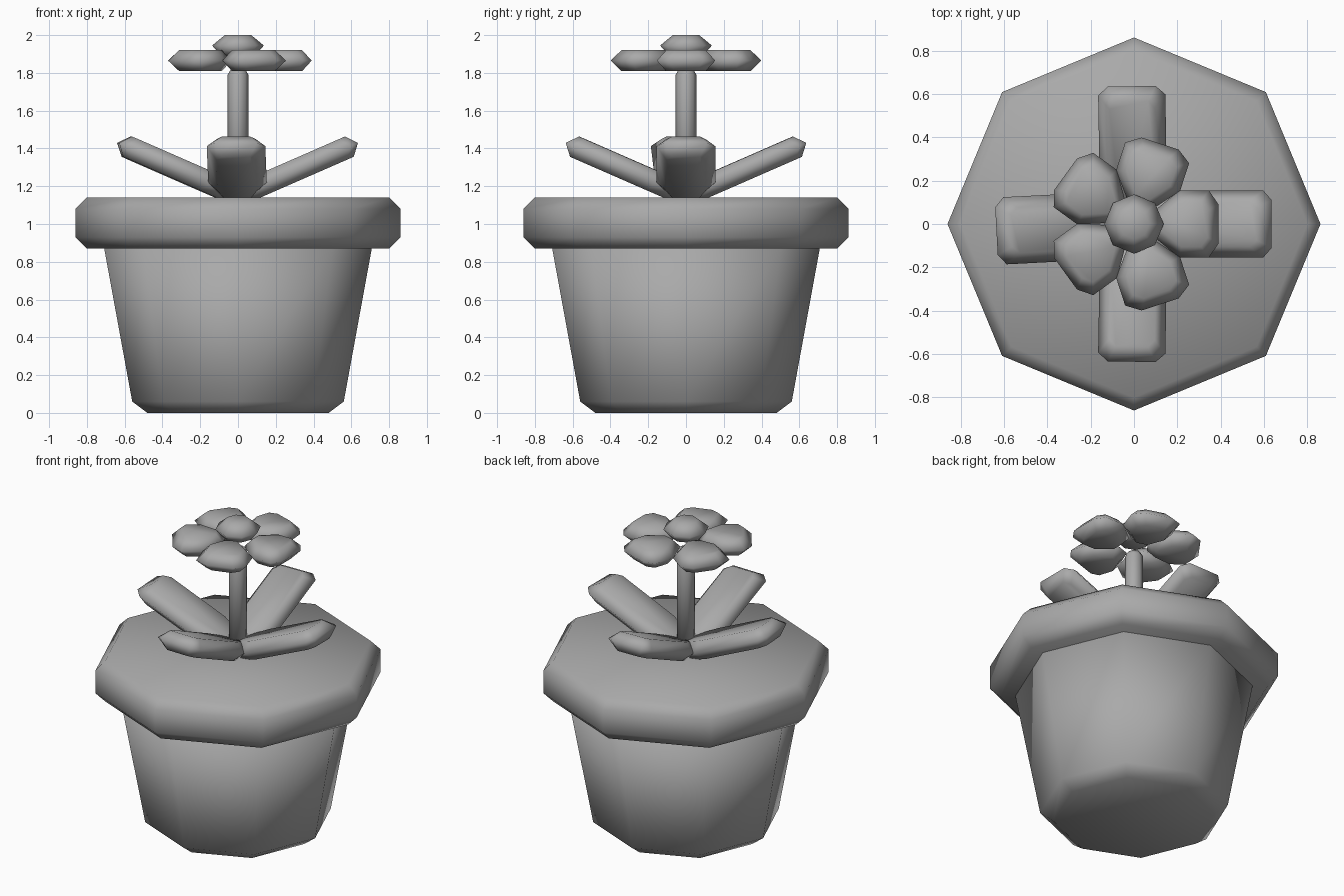
import bpy, math
from mathutils import Matrix

old = bpy.data.objects.get("Cube")
if old:
    bpy.data.objects.remove(old, do_unlink=True)

# One plain grey for everything
grey = bpy.data.materials.new("plain grey")
grey.use_nodes = True
COLOR = (0.4, 0.4, 0.4, 1)
grey.diffuse_color = COLOR
grey.node_tree.nodes["Principled BSDF"].inputs["Base Color"].default_value = COLOR


def loft(name, rings, matrix=Matrix()):
    """Join equal rings of points with quads, cap both ends, shade smooth."""
    n = len(rings[0])
    verts = [p for ring in rings for p in ring]
    faces = [tuple(reversed(range(n))), tuple(range(len(verts) - n, len(verts)))]
    for k in range(len(rings) - 1):
        for i in range(n):
            j = (i + 1) % n
            faces.append((k * n + i, k * n + j, (k + 1) * n + j, (k + 1) * n + i))
    mesh = bpy.data.meshes.new(name)
    mesh.from_pydata(verts, [], faces)
    mesh.transform(matrix)
    mesh.polygons.foreach_set("use_smooth", [True] * len(mesh.polygons))
    mesh.materials.append(grey)
    obj = bpy.data.objects.new(name, mesh)
    bpy.context.collection.objects.link(obj)
    return obj


def lathe(name, profile, sides=8):
    """Turn a (radius, height) profile, bottom to top, into an eight-sided solid."""
    angles = [math.tau * i / sides for i in range(sides)]
    return loft(name, [[(r * math.cos(a), r * math.sin(a), z) for a in angles]
                       for r, z in profile])


def blade(name, half, thickness, inset, matrix):
    """Slab with bevelled rim, widest at mid height; half is its outline at +y."""
    outline = [(x, -y) for x, y in half] + [(x, y) for x, y in reversed(half)]
    cx = (half[0][0] + half[-1][0]) / 2
    sx = 1 - 2 * inset / (half[-1][0] - half[0][0])
    sy = 1 - inset / max(y for x, y in half)
    small = [(cx + (x - cx) * sx, y * sy) for x, y in outline]
    h = thickness / 2
    rings = [[(x, y, z) for x, y in pts]
             for pts, z in ((small, -h), (outline, 0), (small, h))]
    return loft(name, rings, matrix)


# Pot
lathe("pot_body", [(0.48, 0), (0.56, 0.06), (0.71, 0.88)])
lathe("pot_rim", [(0.80, 0.87), (0.86, 0.93), (0.86, 1.08), (0.80, 1.14)])

# Stem and flower centre
lathe("stem", [(0.055, 1.1), (0.055, 1.79), (0.04, 1.815)])
lathe("flower_centre", [(0.09, 1.89), (0.137, 1.945), (0.07, 2.0)])

# Five petals
petal = [(0.08, 0.05), (0.21, 0.155), (0.345, 0.155), (0.39, 0.09)]
for i in range(5):
    turn = Matrix.Rotation(math.radians(72 * i), 4, 'Z')
    blade(f"petal_{i + 1}", petal, 0.11, 0.05,
          Matrix.Translation((0, 0, 1.865)) @ turn)

# Four leaves rising outward from the soil
leaf = [(0.0, 0.08), (0.17, 0.155), (0.65, 0.155), (0.693, 0.11)]
for name, yaw in (("left", 0), ("back", 91), ("right", 183), ("front", 269)):
    turn = (Matrix.Rotation(math.radians(yaw), 4, 'Z')
            @ Matrix.Rotation(math.radians(-23.6), 4, 'Y'))
    blade(f"{name}_leaf", leaf, 0.117, 0.05,
          Matrix.Translation((0, 0, 1.152)) @ turn)
